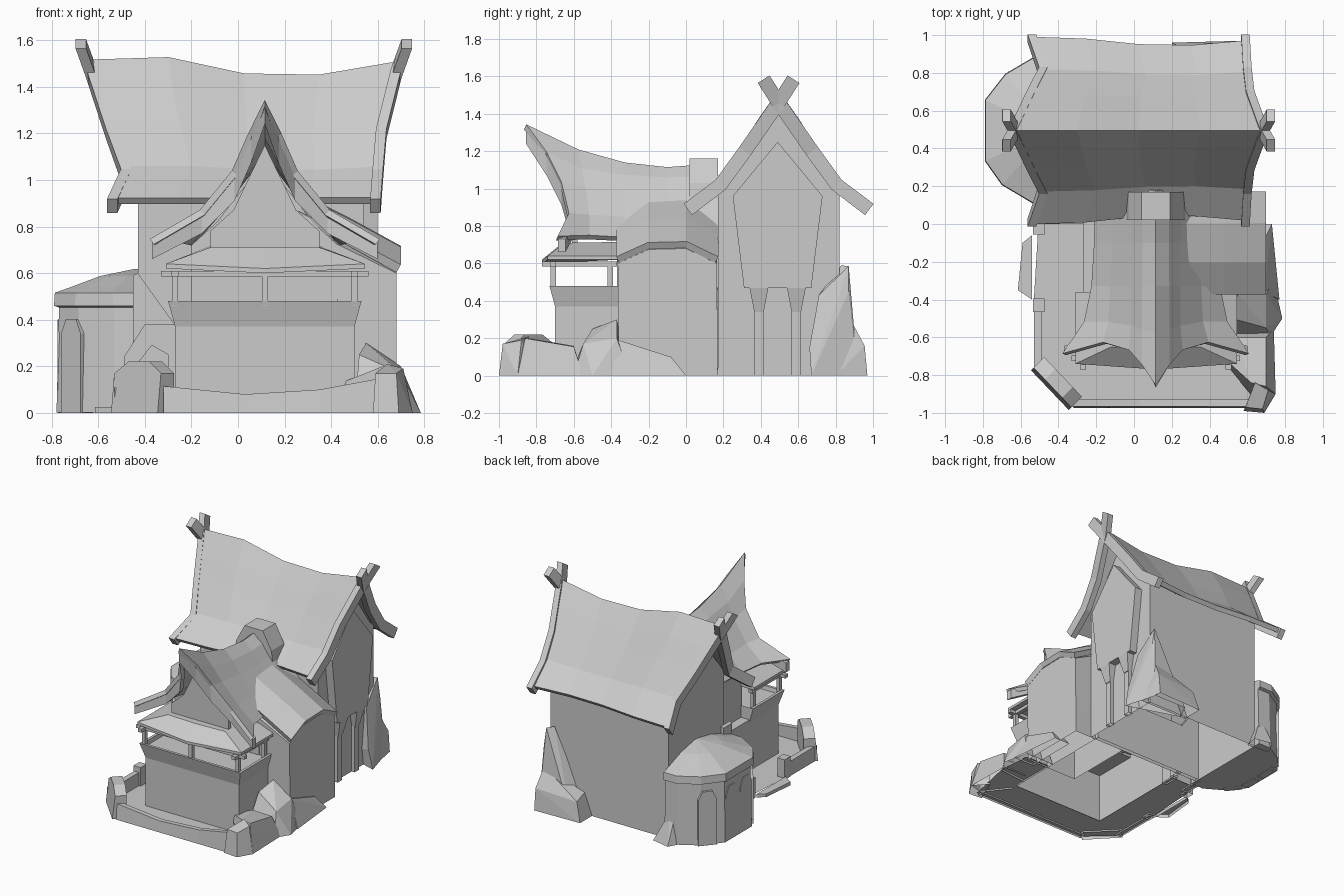
import bpy, bmesh, math
from mathutils import Vector as V

if "Cube" in bpy.data.objects:
    bpy.data.objects.remove(bpy.data.objects["Cube"])


def finish(name, bm):
    # Undersides resting on the ground stay open
    bmesh.ops.recalc_face_normals(bm, faces=bm.faces)
    low = [f for f in bm.faces if all(v.co.z < 1e-4 for v in f.verts)]
    bmesh.ops.delete(bm, geom=low, context='FACES_ONLY')
    me = bpy.data.meshes.new(name)
    bm.to_mesh(me)
    bm.free()
    ob = bpy.data.objects.new(name, me)
    bpy.context.collection.objects.link(ob)
    return ob


def skin(name, rings, closed=True):
    n, m = len(rings[0]), len(rings)
    bm = bmesh.new()
    vs = [bm.verts.new(p) for r in rings for p in r]
    faces = [(r * n + i, r * n + (i + 1) % n, (r + 1) * n + (i + 1) % n, (r + 1) * n + i)
             for r in range(m - 1) for i in range(n if closed else n - 1)]
    if closed:
        faces += [tuple(range(n)), tuple(range((m - 1) * n, m * n))]
    for f in faces:
        bm.faces.new([vs[i] for i in f])
    return finish(name, bm)


def prism(name, prof, axis, a, b):
    put = {'x': lambda p, t: (t, p[0], p[1]), 'y': lambda p, t: (p[0], t, p[1]),
           'z': lambda p, t: (p[0], p[1], t)}[axis]
    return skin(name, [[put(p, a) for p in prof], [put(p, b) for p in prof]])


def box(name, x0, x1, y0, y1, z0, z1):
    return prism(name, [(x0, y0), (x1, y0), (x1, y1), (x0, y1)], 'z', z0, z1)


def hull(name, pts):
    bm = bmesh.new()
    for p in pts:
        bm.verts.new(p)
    bmesh.ops.convex_hull(bm, input=bm.verts)
    bmesh.ops.delete(bm, geom=[v for v in bm.verts if not v.link_faces], context='VERTS')
    return finish(name, bm)


def beam(name, path, u, w, h):
    P, u, rings = [V(p) for p in path], V(u), []
    for i, p in enumerate(P):
        t = P[min(i + 1, len(P) - 1)] - P[max(i - 1, 0)]
        n = t.cross(u).normalized() * h / 2
        s = u * w / 2
        rings.append([p - s - n, p + s - n, p + s + n, p - s + n])
    return skin(name, rings)


def sheet(name, rings, thick):
    ob = skin(name, rings, closed=False)
    mod = ob.modifiers.new("thickness", 'SOLIDIFY')
    mod.thickness, mod.offset = thick, 0
    return ob


# Main house body with gable ends
prism("house_body", [(.17, 0), (.82, 0), (.82, 1.0), (.66, 1.2), (.495, 1.42), (.33, 1.2), (.17, 1.0)],
      'x', -.43, .54)

# Swaybacked main roof: half sections mirrored about the ridge
HALF = [(0, 0), (.09, -.13), (.18, -.255), (.31, -.43), (.485, -.56)]
LEFT = [-.625, -.585, -.54, -.475, -.535]
RIGHT = [.675, .64, .61, .595, .585]
ridge = [1.5, 1.51, 1.44, 1.435, 1.49]
grow = [1.0, .98, .92, .91, .96]
sect = [(-d, z, i) for i, (d, z) in list(enumerate(HALF))[::-1]] + \
       [(d, z, i) for i, (d, z) in enumerate(HALF) if i]
rings = []
for k in range(5):
    t = k / 4
    zr, g = ridge[k], grow[k]
    rings.append([(LEFT[i] * (1 - t) + RIGHT[i] * t, .495 + d * g,
                   zr + z * (zr - .91) / .56) for d, z, i in sect])
sheet("main_roof", rings, .035)

# Barge boards crossing into horns
for side, xs in (("left", LEFT), ("right", RIGHT)):
    sg = -1 if side == "left" else 1
    for s in (-1, 1):
        path = [(xs[0] + sg * .05, .495 - s * .08, 1.585)]
        path += [(xs[i] + sg * .005, .495 + s * d, 1.46 + z * 1.02) for i, (d, z) in enumerate(HALF) if i != 1]
        beam("barge_board_" + side, path, (1, 0, 0), .045, .075)

# Bay on the right gable with brackets and posts
prism("bay", [(.31, .47), (.67, .47), (.73, .96), (.49, 1.25), (.25, .96)], 'x', .5, .6)
for y in (.39, .59):
    hull("bay_bracket", [(x, y + d, z) for x, w, z in ((.54, .05, .47), (.6, .05, .47), (.54, .025, .34),
                                                     (.57, .025, .34)) for d in (-w, w)])
    box("bay_post", .53, .565, y - .025, y + .025, 0, .47)

# Front wing, flared balcony, upper room
box("wing_body", -.27, .5, -.7, .2, 0, .39)
skin("balcony_parapet", [[(x, y, z) for x, y in ((-.27 - e, -.7 - e), (.5 + e, -.7 - e), (.5 + e, -.36), (-.27 - e, -.36))]
                         for e, z in ((0, .37), (.03, .48), (.01, .48), (.005, .45))])
prism("upper_room", [(-.2, .38), (.43, .38), (.43, .72), (.32, .82), (.22, .95), (.115, 1.07), (.01, .95),
                     (-.09, .82), (-.2, .72)], 'y', -.37, .18)
prism("gable_wall", [(-.12, .7), (.35, .7), (.35, .78), (.25, .87), (.115, 1.15), (-.02, .87), (-.12, .78)],
      'y', -.61, -.58)
for x in (-.27, .115, .5):
    box("balcony_post", x - .013, x + .013, -.725, -.695, .46, .61)
for x in (-.27, .5):
    box("balcony_rear_post", x - .013, x + .013, -.42, -.39, .46, .61)
    box("eave_beam_side", x - .015, x + .015, -.77, -.37, .585, .61)
box("eave_beam_front", -.33, .56, -.725, -.695, .585, .61)
# Skirt roof above the balcony
skin("skirt_roof", [[(-.31, -.36, z + .02), (-.31, -.74, z + .02), (.115, -.77, z), (.545, -.74, z + .02),
                     (.545, -.36, z + .02)] for z in (.6, .62)] +
     [[(-.12, -.36, .715), (-.12, -.65, .71), (.115, -.66, .71), (.35, -.65, .71), (.35, -.36, .715)]])

# Steep front roof with swept-up prow
STATIONS = [[(0, -.86, 1.33), (.06, -.75, 1.19), (.13, -.67, 1.03), (.27, -.63, .86), (.485, -.69, .735)],
            [(0, -.58, 1.195), (.06, -.56, 1.1), (.12, -.54, 1.0), (.24, -.52, .85), (.37, -.52, .74)],
            [(0, -.33, 1.125), (.06, -.33, 1.065), (.12, -.33, .98), (.23, -.33, .84), (.33, -.33, .73)],
            [(0, -.1, 1.1), (.06, -.1, 1.05), (.12, -.1, .97), (.22, -.1, .84), (.315, -.1, .73)],
            [(0, .17, 1.12), (.06, .17, 1.06), (.12, .17, .97), (.22, .17, .84), (.315, .17, .73)]]
sheet("front_roof", [[(.115 - d, y, z) for d, y, z in st[::-1]] + [(.115 + d, y, z) for d, y, z in st[1:]]
                     for st in STATIONS], .03)
for s in (-1, 1):
    skin("front_barge_board", [[(.115 + s * d, y + .005, z - .005), (.115 + s * d, y + .045, z - .005),
                                (.115 + s * d, y + .045, z - h), (.115 + s * d, y + .005, z - h)]
                               for (d, y, z), h in zip(STATIONS[0], (.09, .12, .12, .09, .075))])
# Ridge saddle where the roofs meet
prism("ridge_saddle", [(-.05, .88), (.28, .88), (.26, 1.03), (.19, 1.16), (.04, 1.16), (-.03, 1.03)], 'y', .02, .17)

# Right wing with rounded sloping roof
ARC = [(-.365, .64), (-.2, .715), (0, .72), (.165, .64)]
hull("side_wing", [(.68, y, z - .04) for y, z in ARC] + [(.25, y, z + .17) for y, z in ARC] +
     [(x, y, 0) for x in (.25, .68) for y in (-.36, .17)])
sheet("side_wing_roof", [[(x, y, z + dz) for y, z in ARC] for x, dz in ((.69, -.02), (.47, .1), (.25, .21))], .04)

# Rounded shed on the left
PLAN = [(0, 1), (-.3, 1), (-.7, .78), (-1, .42), (-1, -.42), (-.75, -.75), (-.3, -1), (0, -1)]
skin("shed", [[(-.43 + .36 * r * x, .495 + .385 * r * y, z + (1 - r) * .05) for x, y in PLAN]
              for r, z in ((.97, 0), (.94, .45), (1, .46), (.99, .515), (.8, .53), (.45, .56), (.05, .57))])
# Arched frames round the shed
for x, y, deg in ((-.7, .75, 140), (-.765, .57, 180), (-.765, .4, 180), (-.71, .25, 220)):
    a = math.radians(deg)
    c, o, t = V((x, y, 0)), V((math.cos(a), math.sin(a), 0)), V((-math.sin(a), math.cos(a), 0))
    prof = [(-.065, 0), (.065, 0), (.065, .34), (.035, .4), (-.035, .4), (-.065, .34)]
    skin("shed_panel", [[c + o * k + t * u + V((0, 0, z)) for u, z in prof] for k in (-.05, .01)])

# Lean-to and small arch beside the front wing
prism("lean_to", [(-.45, 0), (-.25, 0), (-.25, .35), (-.43, .6), (-.45, .59)], 'y', .1, .2)
prism("side_arch", [(-.49, 0), (-.44, 0), (-.44, .2), (-.37, .29), (-.3, .25), (-.3, 0), (-.26, 0), (-.26, .38),
                    (-.4, .38), (-.49, .24)], 'y', .0, .12)

# Terrace floor around the wing, walls and step
skin("terrace", [[(x, y, .012) for x, y in U] for U in (
    [(-.5, .1), (-.53, -.4), (-.53, -.78), (-.32, -.97), (.64, -.97), (.72, -.6), (.7, -.35)],
    [(-.27, .1), (-.27, -.4), (-.27, -.6), (-.27, -.7), (.5, -.7), (.5, -.6), (.5, -.35)])], closed=False)
skin("front_wall", [[(x, -.975, 0), (x, -.93, 0), (x, -.93, h), (x, -.965, h)]
                    for x, h in ((-.32, .115), (.03, .08), (.35, .1), (.62, .15))])
box("left_rail", -.53, -.49, -.78, -.42, 0, .11)
for y in (-.02, -.43):
    box("rail_post", -.535, -.475, y - .035, y + .035, 0, .15)
prism("side_step", [(-.54, -.06), (-.59, -.1), (-.615, -.35), (-.54, -.4)], 'z', 0, .025)
p, q, n = V((-.51, -.74, 0)), V((-.31, -.95, 0)), V((.035, .035, 0))
skin("corner_pier", [[a - n, a + n, a + n + V((0, 0, h)), a - n * .6 + V((0, 0, h))]
                     for a, h in ((p, .17), (p.lerp(q, .3), .22), (p.lerp(q, .75), .22), (q, .17))])

# Rocks
hull("rock_side", [(.5, -.62, 0), (.5, -.3, 0), (.74, -.3, 0), (.785, -.5, 0), (.72, -.6, 0),
                   (.55, -.37, .3), (.52, -.5, .25), (.7, -.37, .2), (.7, -.55, .17)])
hull("rock_skirt", [(.6, -.4, 0), (.6, 0, 0), (.73, 0, 0), (.75, -.2, 0), (.77, -.4, 0), (.69, -.36, .19),
                    (.6, -.36, .19), (.69, -.08, .1), (.6, -.08, .1)])
hull("rock_wall", [(.55, -.55, 0), (.74, -.55, 0), (.75, -.9, 0), (.64, -.93, 0), (.54, -.6, .16), (.7, -.6, .155),
                   (.7, -.86, .2), (.62, -.84, .2), (.42, -.66, .12), (.5, -.75, 0)])
hull("rock_corner", [(.58, -.99, 0), (.69, -1, 0), (.75, -.9, 0), (.66, -.8, 0), (.59, -.97, .17), (.68, -.98, .17),
                     (.71, -.88, .19), (.64, -.84, .21)])
hull("rock_back_tall", [(.24, .8, 0), (.3, .92, 0), (.57, .92, 0), (.64, .67, 0), (.61, .66, .15),
                        (.56, .87, .45), (.54, .87, .585), (.5, .83, .59), (.56, .71, .43)])
hull("rock_back_low", [(.2, .8, 0), (.2, .96, 0), (.57, .97, 0), (.6, .8, 0), (.57, .955, .16), (.55, .88, .3),
                       (.24, .94, .14), (.26, .82, .16)])
hull("rock_small", [(-.56, .82, 0), (-.5, .93, 0), (-.36, .9, 0), (-.38, .8, 0), (-.46, .84, .22), (-.5, .86, .16)])
